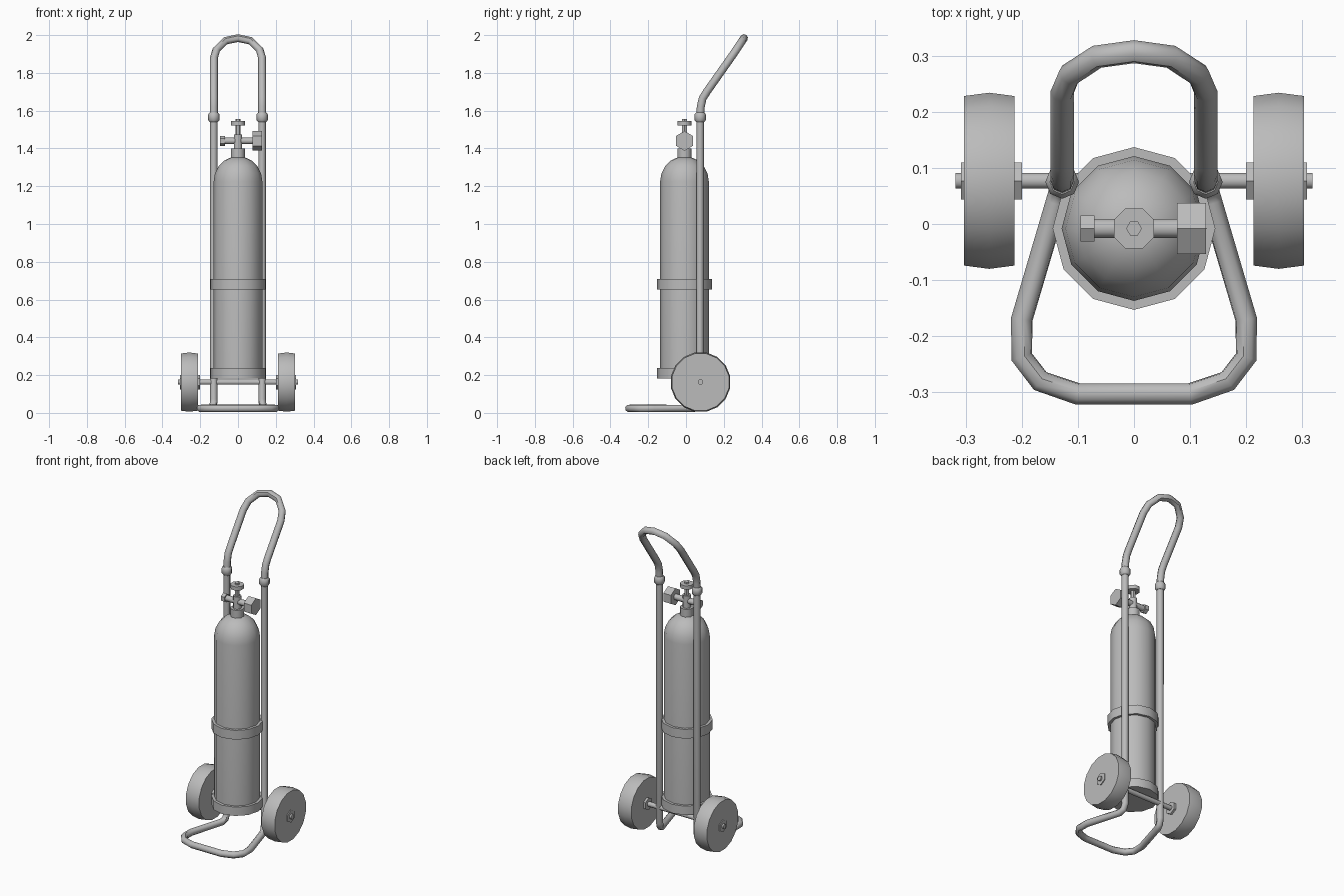
import bpy, math
from mathutils import Matrix, Vector

cube = bpy.data.objects.get("Cube")
if cube:
    bpy.data.objects.remove(cube, do_unlink=True)

GREY = (0.5, 0.5, 0.5, 1)
grey = bpy.data.materials.new("plain grey")
grey.use_nodes = True
grey.diffuse_color = GREY
grey.node_tree.nodes["Principled BSDF"].inputs["Base Color"].default_value = GREY


def finish(obj):
    mesh = obj.data
    mesh.materials.clear()
    mesh.materials.append(grey)
    for p in mesh.polygons:
        p.use_smooth = True
    mesh.set_sharp_from_angle(angle=math.radians(46))


def lathe(name, profile, origin, sides, axis="Z", phase=0.0):
    """Spin (radius, height) pairs about an axis and cap both ends."""
    verts, faces = [], []
    for r, h in profile:
        for i in range(sides):
            a = 2 * math.pi * (i + phase) / sides
            verts.append(Vector((r * math.cos(a), r * math.sin(a), h)))
    for k in range(len(profile) - 1):
        for i in range(sides):
            j = (i + 1) % sides
            a, b = k * sides, (k + 1) * sides
            faces.append((a + i, a + j, b + j, b + i))
    faces.append(tuple(reversed(range(sides))))
    last = (len(profile) - 1) * sides
    faces.append(tuple(range(last, last + sides)))
    turn = Matrix.Rotation(math.pi / 2, 4, "Y") if axis == "X" else Matrix()
    move = Matrix.Translation(origin) @ turn
    mesh = bpy.data.meshes.new(name)
    mesh.from_pydata([move @ v for v in verts], [], faces)
    obj = bpy.data.objects.new(name, mesh)
    bpy.context.collection.objects.link(obj)
    finish(obj)
    return obj


def rod(name, radius, start, end, origin, sides, axis="Z", phase=0.0):
    return lathe(name, [(radius, start), (radius, end)], origin, sides, axis, phase)


def tube(name, half, radius):
    """Round tube along a path mirrored in x; half runs from one end to the middle."""
    other = [(-x, y, z) for x, y, z in reversed(half) if x > 0]
    path = half + other
    curve = bpy.data.curves.new(name, "CURVE")
    curve.dimensions = "3D"
    curve.bevel_depth = radius
    curve.bevel_resolution = 2
    curve.use_fill_caps = True
    spline = curve.splines.new("POLY")
    spline.points.add(len(path) - 1)
    for point, co in zip(spline.points, path):
        point.co = (*co, 1)
    obj = bpy.data.objects.new(name, curve)
    bpy.context.collection.objects.link(obj)
    bpy.ops.object.select_all(action="DESELECT")
    obj.select_set(True)
    bpy.context.view_layer.objects.active = obj
    bpy.ops.object.convert(target="MESH")
    finish(bpy.context.view_layer.objects.active)


# Frame: uprights running into the toe loop, and the swept-back handle
POST_X, POST_Y = 0.128, 0.075
tube("frame_and_toe_loop", [
    (POST_X, POST_Y, 1.56), (POST_X, POST_Y, 0.07), (0.131, 0.064, 0.037),
    (0.138, 0.04, 0.024), (0.2, -0.17, 0.024), (0.2, -0.237, 0.024),
    (0.167, -0.28, 0.024), (0.1, -0.303, 0.024)], 0.02)
tube("handle", [
    (POST_X, POST_Y, 1.56), (POST_X, 0.078, 1.62), (POST_X, 0.088, 1.665),
    (POST_X, 0.11, 1.7), (POST_X, 0.235, 1.877), (0.115, 0.266, 1.922),
    (0.066, 0.298, 1.97), (0, 0.307, 1.984)], 0.021)

# Gas bottle with domed shoulder, and its straps
CY = -0.008
lathe("bottle", [(0.129, 0.19), (0.129, 1.225), (0.122, 1.268), (0.102, 1.308),
                 (0.072, 1.336), (0.036, 1.353)], (0, CY, 0), 12)
for name, low, high in (("bottom_ring", 0.183, 0.237), ("middle_strap", 0.653, 0.71)):
    rod(name, 0.145, low, high, (0, CY, 0), 12)

# Valve: neck, stem, hand wheel, cross pipe, outlet and gauge
rod("neck", 0.039, 1.34, 1.4, (0, CY, 0), 8, phase=0.5)
rod("valve_body", 0.024, 1.4, 1.475, (0, CY, 0), 8, phase=0.5)
rod("valve_stem", 0.014, 1.47, 1.555, (0, CY, 0), 6)
rod("hand_wheel", 0.039, 1.522, 1.545, (0, CY, 0), 8, phase=0.5)
PIPE = (0, CY, 1.44)
rod("cross_pipe", 0.018, -0.08, 0.09, PIPE, 8, "X", 0.5)
rod("outlet_cap", 0.027, -0.095, -0.07, PIPE, 6, "X")
rod("gauge", 0.052, 0.077, 0.128, PIPE, 6, "X")

# Axle, wheels, hubs and post collars
AXLE = (0, 0.077, 0.163)
rod("axle", 0.015, -0.318, 0.318, AXLE, 8, "X", 0.5)
for side, s in (("left", 1), ("right", -1)):
    centre = (s * 0.258, AXLE[1], AXLE[2])
    lathe(side + "_wheel", [(0.154, -0.045), (0.16, 0), (0.154, 0.045)],
          centre, 16, "X", 0.5)
    inner, outer = sorted((s * -0.058, s * 0.05))
    rod(side + "_hub", 0.038, inner, outer, centre, 6, "X")
    lathe(side + "_collar", [(0.022, 1.54), (0.03, 1.55), (0.03, 1.58), (0.022, 1.59)],
          (s * POST_X, POST_Y, 0), 8)
